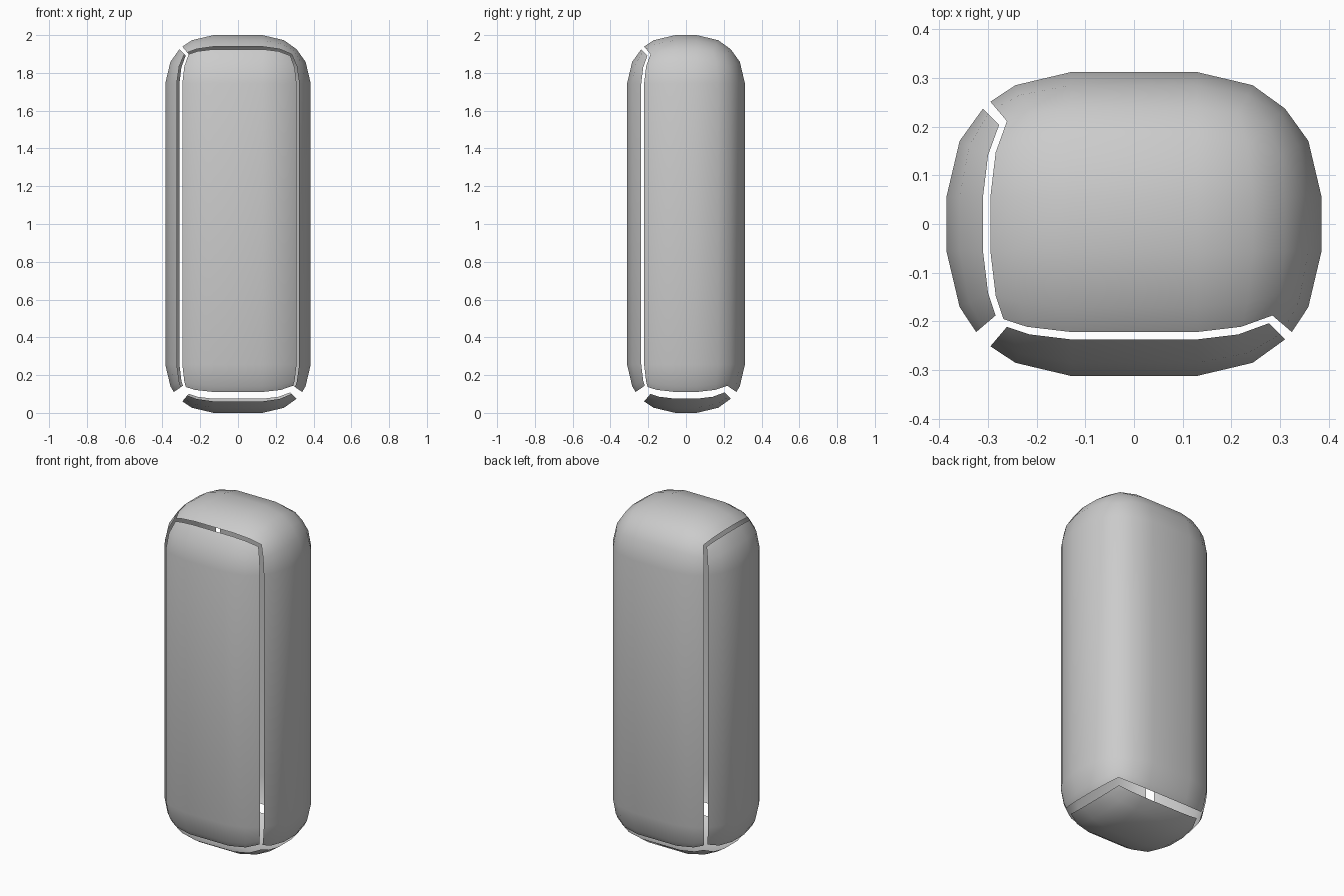
import bpy
import bmesh
from mathutils import Vector

cube = bpy.data.objects.get("Cube")
if cube:
    bpy.data.objects.remove(cube, do_unlink=True)

RADIUS = 0.256
CORE = Vector((0.129, 0.056, 0.744))      # half size of the box inside the rounding
LOW = (-0.85, -0.85, -0.69)               # panels stop short of their low edges, leaving gaps

grey = bpy.data.materials.new("plain_grey")
grey.use_nodes = True
colour = (0.6, 0.6, 0.6, 1)
grey.diffuse_color = colour
grey.node_tree.nodes["Principled BSDF"].inputs["Base Color"].default_value = colour


def steps(axis):
    """Grid lines across a panel: (slope of the rounding, side of the core)."""
    return [(LOW[axis], -1), (-0.5, -1), (0, -1), (0, 1), (0.5, 1), (1, 1)]


def add_panel(bm, axis, sign):
    """One side of the rounded box as an open curved grid."""
    u, v = (axis + 1) % 3, (axis + 2) % 3
    rows = []
    for tu, su in steps(u):
        row = []
        for tv, sv in steps(v):
            d, side = Vector(), Vector()
            d[axis], d[u], d[v] = sign, tu, tv
            side[axis], side[u], side[v] = sign, su, sv
            p = d.normalized() * RADIUS + side * CORE
            row.append(bm.verts.new(p + Vector((0, 0, 1))))
        rows.append(row)
    for a, b in zip(rows, rows[1:]):
        for i in range(len(a) - 1):
            quad = [a[i], b[i], b[i + 1], a[i + 1]]
            bm.faces.new(quad if sign > 0 else quad[::-1])


def build(name, sides):
    bm = bmesh.new()
    for axis, sign in sides:
        add_panel(bm, axis, sign)
    bmesh.ops.remove_doubles(bm, verts=bm.verts, dist=0.0005)
    for f in bm.faces:
        f.smooth = True
    mesh = bpy.data.meshes.new(name)
    bm.to_mesh(mesh)
    bm.free()
    mesh.materials.append(grey)
    obj = bpy.data.objects.new(name, mesh)
    bpy.context.collection.objects.link(obj)


# Top, back and left sides form one continuous shell; the rest are loose panels
build("main_shell", [(2, 1), (1, 1), (0, 1)])
build("front_panel", [(1, -1)])
build("right_panel", [(0, -1)])
build("bottom_panel", [(2, -1)])
